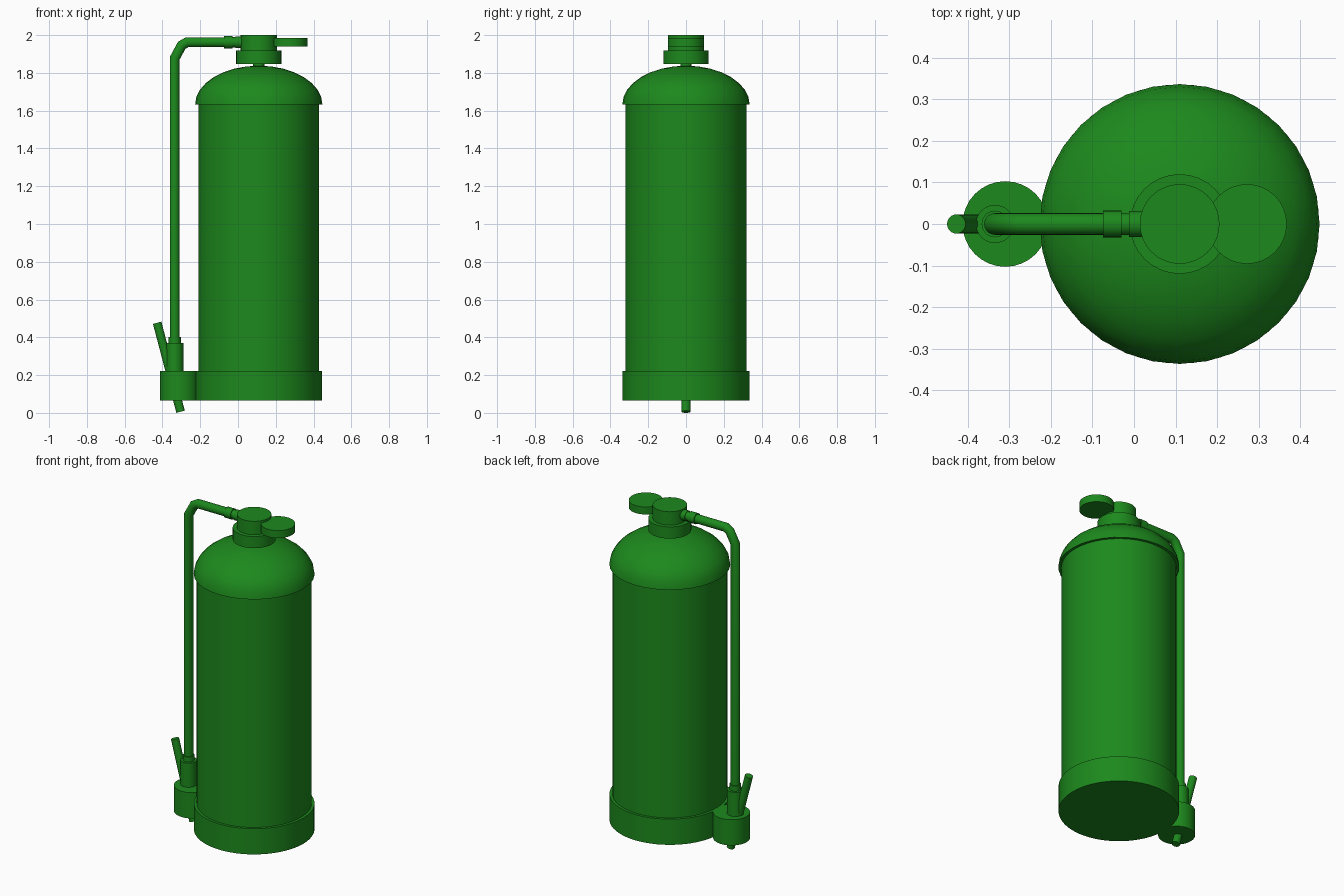
import bpy, bmesh
from math import sin, cos, pi
from mathutils import Vector

if "Cube" in bpy.data.objects:
    bpy.data.objects.remove(bpy.data.objects["Cube"])

green = bpy.data.materials.new("green_paint")
green.diffuse_color = (0.012, 0.25, 0.012, 1)
green.use_nodes = True
green.node_tree.nodes["Principled BSDF"].inputs["Base Color"].default_value = green.diffuse_color


def finish(name, bm):
    bmesh.ops.recalc_face_normals(bm, faces=bm.faces)
    me = bpy.data.meshes.new(name)
    bm.to_mesh(me)
    bm.free()
    ob = bpy.data.objects.new(name, me)
    bpy.context.collection.objects.link(ob)
    me.materials.append(green)
    bpy.ops.object.select_all(action='DESELECT')
    ob.select_set(True)
    bpy.context.view_layer.objects.active = ob
    bpy.ops.object.shade_smooth_by_angle(angle=0.6)
    return ob


def rod(name, a, b, r, seg=32):
    """Capped cylinder between two points."""
    a, b = Vector(a), Vector(b)
    bm = bmesh.new()
    bmesh.ops.create_cone(bm, cap_ends=True, segments=seg, radius1=r, radius2=r, depth=(b - a).length)
    q = (b - a).to_track_quat('Z', 'Y')
    for v in bm.verts:
        v.co = q @ v.co + (a + b) / 2
    return finish(name, bm)


def upright(name, x, z0, z1, r, seg=32):
    return rod(name, (x, 0, z0), (x, 0, z1), r, seg)


def lathe(name, x, profile, seg=32):
    """Spin an (r, z) profile about a vertical axis, capping the first ring."""
    bm = bmesh.new()
    rings = [[bm.verts.new((x + r * cos(2 * pi * i / seg), r * sin(2 * pi * i / seg), z))
              for i in range(seg)] for r, z in profile]
    bm.faces.new(rings[0])
    for lo, hi in zip(rings, rings[1:]):
        for i in range(seg):
            j = (i + 1) % seg
            bm.faces.new((lo[i], lo[j], hi[j], hi[i]))
    bmesh.ops.remove_doubles(bm, verts=bm.verts, dist=1e-5)
    return finish(name, bm)


def hose(name, path, r, seg=24):
    """Mitred tube along a path in the xz plane."""
    pts = [Vector((x, 0, z)) for x, z in path]
    bm = bmesh.new()
    rings = []
    for k, p in enumerate(pts):
        d0 = (p - pts[k - 1]).normalized() if k else (pts[1] - p).normalized()
        d1 = (pts[k + 1] - p).normalized() if k < len(pts) - 1 else d0
        t = (d0 + d1).normalized()
        side = t.cross(Vector((0, 1, 0))) / t.dot(d0)
        rings.append([bm.verts.new(p + side * r * cos(2 * pi * i / seg)
                                   + Vector((0, r * sin(2 * pi * i / seg), 0)))
                      for i in range(seg)])
    bm.faces.new(rings[0])
    bm.faces.new(rings[-1])
    for lo, hi in zip(rings, rings[1:]):
        for i in range(seg):
            j = (i + 1) % seg
            bm.faces.new((lo[i], lo[j], hi[j], hi[i]))
    return finish(name, bm)


AX = 0.11  # tank axis
HX = -0.335  # hose axis

# Tank: base band, body and overhanging dome
upright("base_band", AX, 0.065, 0.223, 0.336, 64)
upright("tank_body", AX, 0.07, 1.65, 0.32, 64)
lathe("tank_dome", AX, [(0.337 * cos(k * pi / 16), 1.632 + 0.206 * sin(k * pi / 16)) for k in range(8)]
      + [(0.0, 1.838)])

# Valve: neck, collar, head and round side disc
upright("neck", AX, 1.82, 1.86, 0.03)
upright("collar", AX, 1.846, 1.918, 0.12)
upright("valve_head", AX, 1.91, 2.0, 0.096)
upright("side_disc", 0.272, 1.94, 1.986, 0.096)

# Hose and its upper fittings
hose("hose", [(-0.03, 1.962), (-0.27, 1.962), (-0.298, 1.946), (-0.335, 1.878), (HX, 0.3)], 0.026)
for name, x0, x1, r in [("hose_nut", -0.075, -0.03, 0.032), ("hose_stem", -0.035, -0.01, 0.027),
                        ("valve_outlet", -0.012, 0.05, 0.031)]:
    rod(name, (x0, 0, 1.962), (x1, 0, 1.962), r)

# Nozzle holder at the foot of the hose, with the slanted lever
upright("hose_ferrule", HX, 0.36, 0.403, 0.032)
upright("nozzle_body", HX, 0.2, 0.371, 0.046)
upright("nozzle_holder", -0.31, 0.065, 0.223, 0.103)
rod("slanted_lever", (-0.304, 0, 0.006), (-0.428, 0, 0.477), 0.023, 24)
